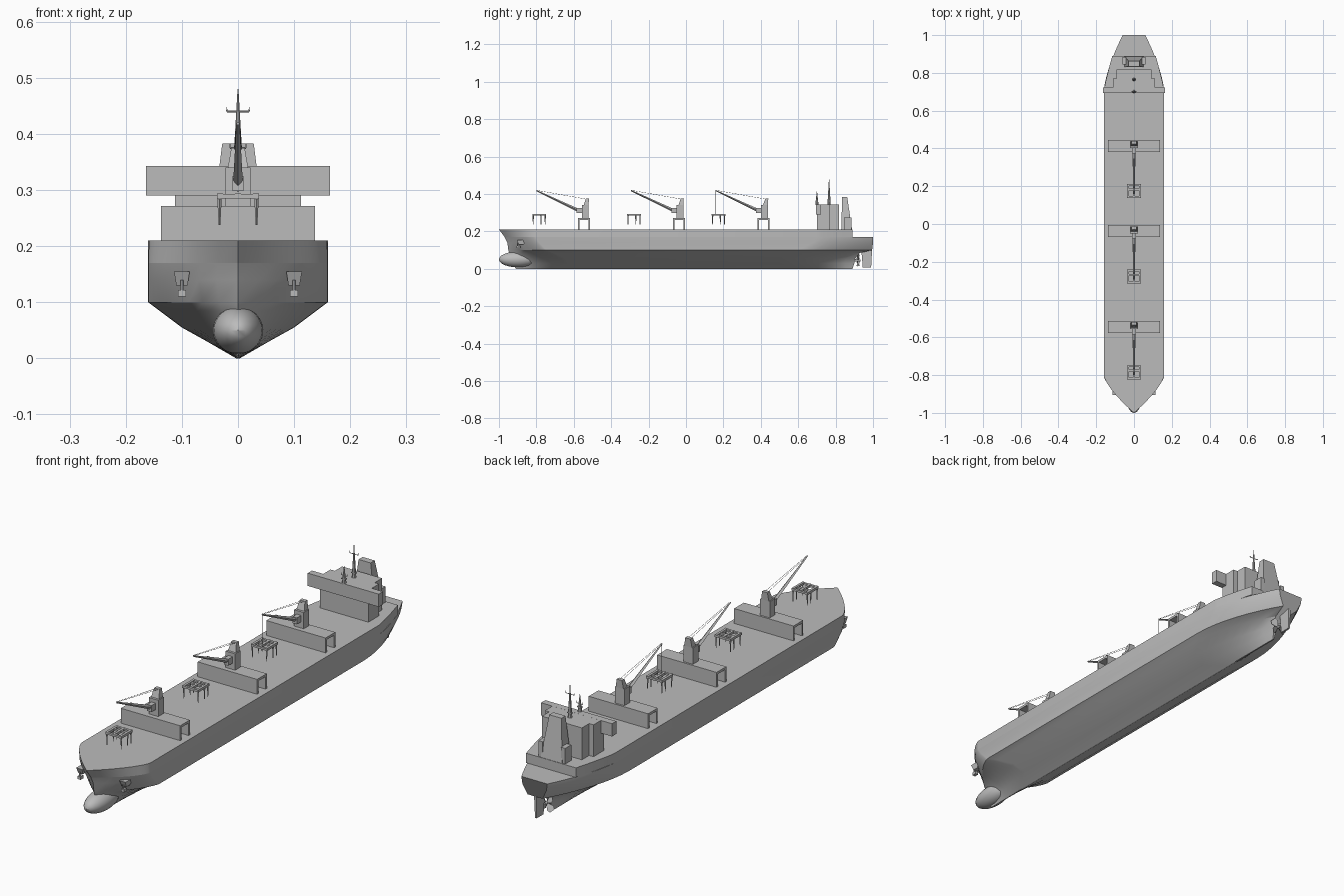
import bpy, bmesh, math
from mathutils import Vector

cube = bpy.data.objects.get("Cube")
if cube:
    bpy.data.objects.remove(cube, do_unlink=True)

grey = bpy.data.materials.new("ship grey")
grey.use_nodes = True
grey.diffuse_color = (0.5, 0.5, 0.5, 1)
grey.node_tree.nodes["Principled BSDF"].inputs["Base Color"].default_value = (0.5, 0.5, 0.5, 1)


def finish(name, bm, smooth=False):
    bmesh.ops.recalc_face_normals(bm, faces=bm.faces)
    mesh = bpy.data.meshes.new(name)
    bm.to_mesh(mesh)
    bm.free()
    mesh.materials.append(grey)
    obj = bpy.data.objects.new(name, mesh)
    bpy.context.collection.objects.link(obj)
    if smooth:
        bpy.ops.object.select_all(action='DESELECT')
        obj.select_set(True)
        bpy.context.view_layer.objects.active = obj
        bpy.ops.object.shade_smooth_by_angle(angle=math.radians(30))
    return obj


def add_frustum(bm, low, high):
    """Block between two rectangles (x0, x1, y0, y1, z)."""
    rings = []
    for x0, x1, y0, y1, z in (low, high):
        rings.append([bm.verts.new(p) for p in ((x0, y0, z), (x1, y0, z), (x1, y1, z), (x0, y1, z))])
    a, b = rings
    bm.faces.new(a)
    bm.faces.new(b)
    for i in range(4):
        j = (i + 1) % 4
        bm.faces.new((a[i], a[j], b[j], b[i]))


def add_box(bm, x0, x1, y0, y1, z0, z1):
    add_frustum(bm, (x0, x1, y0, y1, z0), (x0, x1, y0, y1, z1))


def add_rod(bm, start, end, r0, r1, sides=6):
    start, end = Vector(start), Vector(end)
    d = end - start
    made = bmesh.ops.create_cone(bm, cap_ends=True, segments=sides, radius1=r0, radius2=r1, depth=d.length)
    bmesh.ops.rotate(bm, verts=made["verts"], matrix=d.to_track_quat('Z', 'Y').to_matrix())
    bmesh.ops.translate(bm, verts=made["verts"], vec=(start + end) / 2)


# Hull: each waterline is z, half width, stem y, shoulder y, bow power,
# quarter y, stern y, stern half width, stern power
def waterline(row, bow_steps=10, stern_steps=8):
    z, w, stem, shoulder, p, quarter, stern, ws, q = row
    pts = []
    for i in range(bow_steps):
        t = (1 - i / bow_steps) ** 1.5
        pts.append((w * (1 - t ** p), shoulder + (stem - shoulder) * t, z))
    for i in range(stern_steps + 1):
        t = i / stern_steps
        pts.append((w + (ws - w) * t ** q, quarter + (stern - quarter) * t, z))
    return pts


def loft(name, rows):
    bm = bmesh.new()
    lines = [waterline(r) for r in rows]
    sections = [[(-x, y, z) for x, y, z in line] for line in reversed(lines)] + lines
    grid = [[bm.verts.new(p) for p in line] for line in sections]
    for a, b in zip(grid, grid[1:]):
        for i in range(len(a) - 1):
            bm.faces.new((a[i], a[i + 1], b[i + 1], b[i]))
    bm.faces.new([line[-1] for line in grid])
    bm.faces.new(grid[-1] + grid[0][::-1])
    bmesh.ops.remove_doubles(bm, verts=bm.verts, dist=0.0002)
    return finish(name, bm, True)


mid = (0.17, 0.16, -0.97, -0.80, 1.6)
loft("hull", [
    (0.0, 0.003, -0.91, -0.7, 1, 0.6, 0.89, 0.003, 1),
    (0.03, 0.055, -0.93, -0.62, 1.2, 0.5, 0.9, 0.006, 1.5),
    (0.055, 0.10, -0.94, -0.64, 1.3, 0.5, 0.905, 0.01, 1.6),
    (0.085, 0.14, -0.945, -0.70, 1.4, 0.55, 0.93, 0.02, 1.8),
    (0.10, 0.16, -0.95, -0.74, 1.5, 0.6, 0.995, 0.035, 1.8),
    (0.14, 0.16, -0.955, -0.78, 1.7, 0.68, 1.0, 0.055, 1.7),
    mid + (0.7, 1.0, 0.06, 1.5)])
loft("upper_hull", [mid + (0.7, 0.89, 0.115, 1.2),
                    (0.21, 0.16, -1.0, -0.8, 1.43, 0.7, 0.89, 0.115, 1.2)])

# Bulbous bow
bm = bmesh.new()
bmesh.ops.create_uvsphere(bm, u_segments=20, v_segments=12, radius=1)
for v in bm.verts:
    v.co = Vector((v.co.x * 0.045, -0.9 + v.co.y * 0.1, 0.05 + v.co.z * 0.042))
finish("bulbous_bow", bm, True)

# Anchors in their hawse housings
for side, label in ((1, "left"), (-1, "right")):
    bm = bmesh.new()
    x = side * 0.1
    add_frustum(bm, (x - 0.01, x + 0.01, -0.895, -0.87, 0.13), (x - 0.014, x + 0.014, -0.905, -0.85, 0.155))
    add_rod(bm, (x, -0.9, 0.14), (x, -0.9, 0.115), 0.003, 0.003)
    add_box(bm, x - 0.007, x + 0.007, -0.905, -0.885, 0.11, 0.122)
    finish(label + "_anchor", bm)

# Rudder and propeller
bm = bmesh.new()
add_frustum(bm, (-0.004, 0.004, 0.945, 0.99, 0.008), (-0.005, 0.005, 0.937, 0.995, 0.105))
finish("rudder", bm)
bm = bmesh.new()
add_rod(bm, (0, 0.88, 0.045), (0, 0.932, 0.045), 0.009, 0.005, 12)
for k in range(4):
    a = math.radians(45 + 90 * k)
    out, across = Vector((math.cos(a), 0, math.sin(a))), Vector((-math.sin(a), 0, math.cos(a)))
    hub = Vector((0, 0.92, 0.045))
    blade = []
    for r, w in ((0.005, 0.004), (0.025, 0.013), (0.038, 0.009)):
        blade.append([bm.verts.new(hub + out * r + (across + Vector((0, 0.6, 0))) * s * w) for s in (-1, 1)])
    for m, n in zip(blade, blade[1:]):
        bm.faces.new((m[0], m[1], n[1], n[0]))
finish("propeller", bm)

# Accommodation block and bridge with wings
bm = bmesh.new()
add_box(bm, -0.112, 0.112, 0.7, 0.77, 0.21, 0.343)
add_box(bm, -0.092, 0.092, 0.77, 0.818, 0.21, 0.343)
finish("accommodation", bm)
bm = bmesh.new()
add_box(bm, -0.164, 0.164, 0.694, 0.722, 0.29, 0.3432)
finish("bridge", bm)

# Funnel with side lockers
bm = bmesh.new()
add_frustum(bm, (-0.05, 0.05, 0.83, 0.888, 0.21), (-0.028, 0.028, 0.835, 0.862, 0.383))
finish("funnel", bm)
bm = bmesh.new()
for s in (-1, 1):
    add_box(bm, s * 0.052 - 0.01, s * 0.052 + 0.01, 0.845, 0.885, 0.21, 0.275)
finish("funnel_lockers", bm)

# Masts with yards
for name, y, top, yard, reach in (("main_mast", 0.765, 0.48, 0.44, 0.02), ("radar_mast", 0.7, 0.415, 0.375, 0.014)):
    bm = bmesh.new()
    add_rod(bm, (0, y, 0.34), (0, y, top), 0.009, 0.0008, 8)
    add_rod(bm, (-reach, y, yard), (reach, y, yard), 0.0015, 0.0015)
    add_box(bm, -0.01, 0.01, y - 0.005, y + 0.005, 0.36, 0.364)
    for s in (-1, 1):
        add_rod(bm, (s * reach, y, yard), (s * reach, y, yard + 0.008), 0.0012, 0.0008)
    finish(name, bm)

# Three deck cranes, each with an arched base, jib, cables and a cargo grab
for n, c in enumerate((-0.545, -0.038, 0.414), 1):
    bm = bmesh.new()
    add_box(bm, -0.137, 0.137, c - 0.032, c + 0.032, 0.262, 0.272)
    for s in (-1, 1):
        add_box(bm, -0.137, 0.137, c + s * 0.028 - 0.004, c + s * 0.028 + 0.004, 0.21, 0.262)
    finish(f"crane_base_{n}", bm)

    bm = bmesh.new()
    add_box(bm, -0.022, 0.022, c - 0.012, c + 0.024, 0.272, 0.34)
    add_frustum(bm, (-0.018, 0.018, c - 0.002, c + 0.024, 0.34), (-0.012, 0.012, c + 0.01, c + 0.026, 0.375))
    add_box(bm, -0.01, 0.01, c - 0.04, c - 0.012, 0.298, 0.325)
    finish(f"crane_house_{n}", bm)

    bm = bmesh.new()
    tip = c - 0.255
    add_rod(bm, (0, c - 0.015, 0.305), (0, tip, 0.418), 0.009, 0.003, 4)
    finish(f"crane_jib_{n}", bm)

    bm = bmesh.new()
    for s in (-1, 1):
        add_rod(bm, (s * 0.006, c + 0.015, 0.372), (s * 0.002, tip, 0.42), 0.0008, 0.0008, 4)
    if n == 3:
        add_rod(bm, (0, tip, 0.418), (0, tip, 0.29), 0.0008, 0.0008, 4)
    finish(f"crane_cables_{n}", bm)

    bm = bmesh.new()
    g = c - 0.24
    for s in (-1, 0, 1):
        add_box(bm, s * 0.032 - 0.005, s * 0.032 + 0.005, g - 0.037, g + 0.037, 0.284, 0.294)
    for s in (-1, 0.3, 1):
        add_box(bm, -0.037, 0.037, g + s * 0.032 - 0.005, g + s * 0.032 + 0.005, 0.285, 0.293)
    for sx in (-1, 1):
        for sy in (-1, 0.3, 1):
            add_rod(bm, (sx * 0.033, g + sy * 0.032, 0.238), (sx * 0.033, g + sy * 0.032, 0.285), 0.0015, 0.004, 4)
    finish(f"cargo_grab_{n}", bm)
